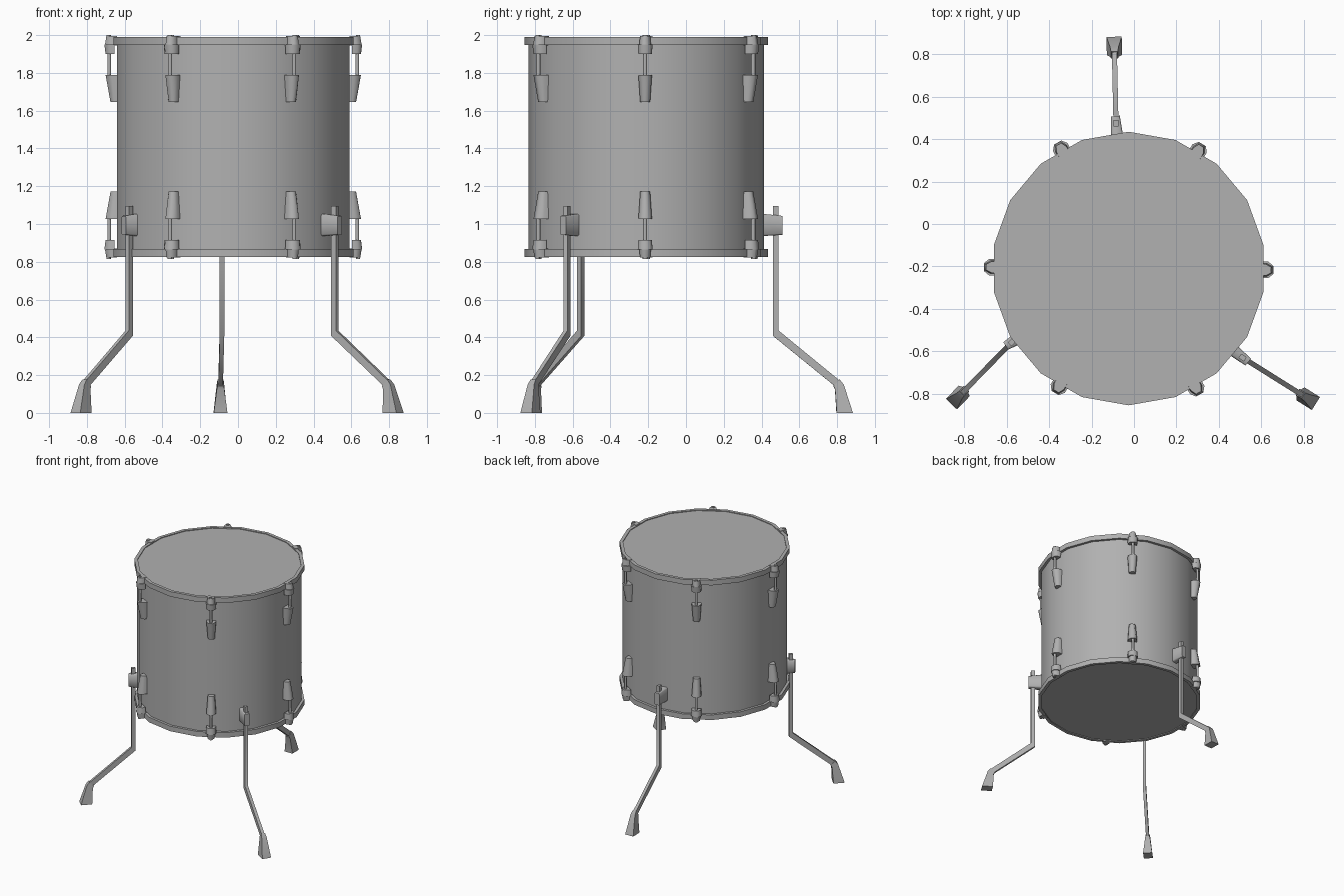
import bpy, bmesh, math
from mathutils import Vector, Matrix

if "Cube" in bpy.data.objects:
    bpy.data.objects.remove(bpy.data.objects["Cube"])

CX, CY = -0.025, -0.21       # drum axis
ZMID = 1.408                 # drum mid height, top and bottom hardware mirror about it
SIDES = 18

grey = bpy.data.materials.new("dark_grey")
grey.diffuse_color = (.44, .44, .44, 1)
grey.use_nodes = True
grey.node_tree.nodes["Principled BSDF"].inputs["Base Color"].default_value = grey.diffuse_color


def finish(name, bm, angle=32):
    bmesh.ops.recalc_face_normals(bm, faces=bm.faces)
    me = bpy.data.meshes.new(name)
    bm.to_mesh(me)
    bm.free()
    me.materials.append(grey)
    ob = bpy.data.objects.new(name, me)
    bpy.context.collection.objects.link(ob)
    bpy.ops.object.select_all(action='DESELECT')
    ob.select_set(True)
    bpy.context.view_layer.objects.active = ob
    bpy.ops.object.shade_smooth_by_angle(angle=math.radians(angle))
    return ob


def loft(bm, rings, mat, loop=False):
    """Skin a list of equal-length point rings."""
    vs = [[bm.verts.new(mat @ Vector(p)) for p in r] for r in rings]
    pairs = list(zip(vs, vs[1:])) + ([(vs[-1], vs[0])] if loop else [])
    n = len(vs[0])
    for a, b in pairs:
        for i in range(n):
            j = (i + 1) % n
            bm.faces.new((a[i], a[j], b[j], b[i]))
    if not loop:
        bm.faces.new(vs[0])
        bm.faces.new(vs[-1])


def circle(r, z, n, x=0, phase=math.pi / 2):
    return [(x + r * math.cos(phase + 2 * math.pi * i / n),
             r * math.sin(phase + 2 * math.pi * i / n), z) for i in range(n)]


def half_round(r_in, r_out, w, z):
    m = r_in + (r_out - r_in) * 0.55
    return [(r_in, -w, z), (m, -w, z), (r_out, -w * .5, z),
            (r_out, w * .5, z), (m, w, z), (r_in, w, z)]


def bar(s0, z0, s1, z1, w):
    return [(s0, -w, z0), (s1, -w, z1), (s1, w, z1), (s0, w, z0)]


def frame(x, y, ang):
    return Matrix.Translation((x, y, 0)) @ Matrix.Rotation(ang, 4, 'Z')


drum = frame(CX, CY, 0)
flip = Matrix.Translation((0, 0, 2 * ZMID)) @ Matrix.Diagonal((1, 1, -1, 1))

# Shell with both heads
bm = bmesh.new()
loft(bm, [circle(.624, .832, SIDES), circle(.624, 1.984, SIDES)], drum)
finish("drum_shell", bm)

# Hoops and tension lugs, top and mirrored bottom
for label, m in (("top", Matrix()), ("bottom", flip)):
    bm = bmesh.new()
    loft(bm, [circle(r, z, SIDES) for r, z in
              ((.619, 1.948), (.645, 1.948), (.645, 1.99), (.619, 1.99))],
         m @ drum, loop=True)
    finish(label + "_hoop", bm)
    for k in range(6):
        f = m @ frame(CX, CY, k * math.pi / 3 - .01)
        bm = bmesh.new()
        # tapered lug body
        loft(bm, [half_round(.605, .65, .026, 1.645), half_round(.605, .676, .036, 1.79)], f)
        # tension rod with bolt head
        loft(bm, [circle(.011, 1.78, 6, .657), circle(.011, 1.91, 6, .657)], f)
        loft(bm, [circle(.013, 1.97, 6, .66), circle(.013, 2.0, 6, .66)], f)
        # hoop claw
        loft(bm, [half_round(.628, .676, .036, 1.9), half_round(.628, .682, .039, 1.95)], f)
        loft(bm, [half_round(.615, .68, .031, 1.945), half_round(.615, .672, .027, 1.994)], f)
        finish(f"{label}_lug_{k + 1}", bm, 62)

# Legs: rod position and outer end of the foot
legs = {"back": ((-.085, .475), (-.094, .885)),
        "right": ((.512, -.63), (.86, -.848)),
        "left": ((-.576, -.557), (-.857, -.845))}

for name, (p, e) in legs.items():
    # bent leg bar
    f = frame(*p, math.atan2(e[1] - p[1], e[0] - p[0]))
    bm = bmesh.new()
    loft(bm, [bar(-.015, 1.095, .015, 1.095, .012), bar(-.015, .408, .015, .436, .012),
              bar(.315, .14, .34, .17, .012)], f)
    finish(name + "_leg", bm, 60)
    # flared rubber foot
    bm = bmesh.new()
    loft(bm, [bar(.305, .143, .338, .177, .016), bar(.314, .125, .36, .15, .02),
              bar(.322, .0, .408, .0, .036)], f)
    finish(name + "_foot", bm, 60)
    # bracket on the shell
    dx, dy = p[0] - CX, p[1] - CY
    r = math.hypot(dx, dy)
    f = frame(CX, CY, math.atan2(dy, dx))
    bm = bmesh.new()
    rings = []
    for s, w, z0, z1 in ((.605, .03, .935, 1.055), (r + .034, .021, .943, 1.043)):
        c = w * .3
        rings.append([(s, -w, z0 + c), (s, c - w, z0), (s, w - c, z0), (s, w, z0 + c),
                      (s, w, z1 - c), (s, w - c, z1), (s, c - w, z1), (s, -w, z1 - c)])
    loft(bm, rings, f)
    finish(name + "_leg_bracket", bm, 50)
